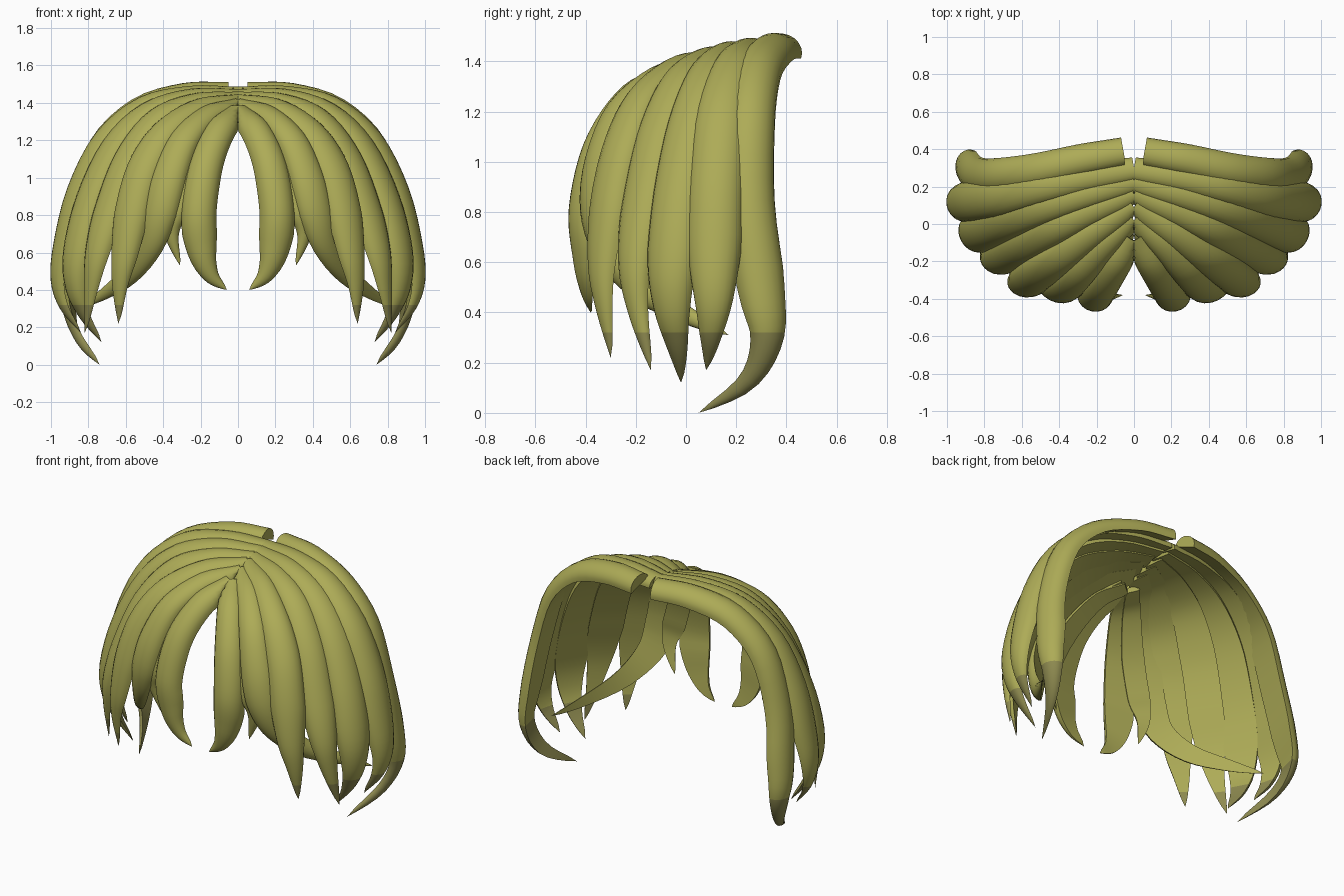
import bpy, bmesh, math
from mathutils import Vector

if "Cube" in bpy.data.objects:
    bpy.data.objects.remove(bpy.data.objects["Cube"])


def material(name, rgb):
    m = bpy.data.materials.new(name)
    m.diffuse_color = (*rgb, 1)
    m.use_nodes = True
    m.node_tree.nodes["Principled BSDF"].inputs["Base Color"].default_value = m.diffuse_color
    return m


HAIR = material("olive blonde", (0.42, 0.41, 0.095))
TIPS = material("dark olive tips", (0.27, 0.255, 0.08))
TIP_Z = 0.32          # hair below this height is darker
STEPS, ARC = 32, 10   # rings along a lock, segments across its outer face


def spline(pts, t):
    """Catmull-Rom point at t in 0..1."""
    n = len(pts) - 1
    i = min(int(t * n), n - 1)
    f = t * n - i
    b, c = pts[i], pts[i + 1]
    a = pts[i - 1] if i > 0 else b * 2 - c
    d = pts[i + 2] if i + 2 <= n else c * 2 - b
    return 0.5 * (2 * b + (c - a) * f + (2 * a - 5 * b + 4 * c - d) * f * f
                  + (3 * b - a - 3 * c + d) * f ** 3)


def lock(name, path, width, depth, root=0.6, min_x=0.0, taper=0.4):
    """Tapered lock: domed outside, flat inside, mirrored across x."""
    pts = [Vector(p) for p in path]
    bm = bmesh.new()
    rings = []
    for k in range(STEPS):
        u = k / STEPS
        p = spline(pts, u)
        tan = (spline(pts, min(u + 0.01, 1)) - spline(pts, max(u - 0.01, 0))).normalized()
        # outward direction of the flattened head shape
        out = Vector((p.x, (p.y - 0.2) * 1.7, max(p.z - 0.6, 0)))
        out = (out - tan * out.dot(tan)).normalized()
        side = tan.cross(out)
        s = min(1, root + (1 - root) * u / 0.4) * min(1, (1 - u) / taper) ** 0.75
        ring = []
        for j in range(ARC + 1):
            a = math.pi * j / ARC
            q = p + side * (width * s * math.cos(a)) + out * (depth * s * (math.sin(a) - 1))
            q.x = max(q.x, min_x)
            ring.append(bm.verts.new(q))
        rings.append(ring)
    tip = bm.verts.new(pts[-1])
    m = ARC + 1
    for r0, r1 in zip(rings, rings[1:]):
        for j in range(m):
            bm.faces.new((r0[j], r0[(j + 1) % m], r1[(j + 1) % m], r1[j]))
    for j in range(m):
        bm.faces.new((rings[-1][j], rings[-1][(j + 1) % m], tip))
    bm.faces.new(rings[0])
    # cut the colour boundary and colour by height
    bmesh.ops.bisect_plane(bm, geom=bm.verts[:] + bm.edges[:] + bm.faces[:],
                           plane_co=(0, 0, TIP_Z), plane_no=(0, 0, 1))
    bmesh.ops.recalc_face_normals(bm, faces=bm.faces[:])
    for f in bm.faces:
        f.smooth = True
        f.material_index = int(f.calc_center_median().z < TIP_Z)
    for e in bm.edges:
        e.smooth = e.calc_face_angle(0) < math.radians(45)
    me = bpy.data.meshes.new(name)
    bm.to_mesh(me)
    bm.free()
    me.materials.append(HAIR)
    me.materials.append(TIPS)
    ob = bpy.data.objects.new(name, me)
    bpy.context.collection.objects.link(ob)
    mir = ob.modifiers.new("mirror", 'MIRROR')
    mir.use_mirror_merge = False


# locks from the back of the parting round to the fringe
lock("back_lock", [(.06, .41, 1.505), (.3, .365, 1.5), (.57, .3, 1.415), (.79, .265, 1.2),
                   (.905, .265, .85), (.95, .315, .5), (.94, .335, .3), (.87, .25, .13),
                   (.74, .05, 0)], .1, .085, .8, .05)
lock("rear_side_lock", [(0, .3, 1.485), (.26, .26, 1.49), (.53, .2, 1.43), (.76, .14, 1.24),
                        (.91, .11, .95), (.985, .1, .65), (1, .1, .45), (.95, .09, .3),
                        (.84, .08, .17)], .112, .085)
lock("side_lock", [(0, .23, 1.475), (.26, .16, 1.475), (.51, .08, 1.395), (.71, .005, 1.2),
                   (.85, -.06, .9), (.92, -.09, .6), (.91, -.08, .4), (.84, -.05, .25),
                   (.73, -.02, .12)], .112, .085)
lock("front_side_lock", [(0, .16, 1.46), (.23, .06, 1.45), (.45, -.05, 1.36), (.62, -.15, 1.14),
                         (.73, -.215, .85), (.79, -.24, .6), (.81, -.21, .4),
                         (.82, -.14, .17)], .105, .08)
lock("temple_lock", [(0, .09, 1.445), (.21, -.06, 1.415), (.4, -.21, 1.29), (.53, -.305, 1.09),
                     (.6, -.36, .85), (.635, -.375, .6), (.65, -.35, .42),
                     (.64, -.3, .22)], .105, .08)
# long lock that sweeps back inside the side hair
lock("swept_lock", [(0, .02, 1.42), (.16, -.14, 1.375), (.3, -.3, 1.24), (.39, -.39, 1.03),
                    (.445, -.41, .82), (.5, -.35, .64), (.6, -.2, .49), (.73, 0, .385),
                    (.84, .17, .31)], .1, .075, taper=.5)
lock("small_fringe_lock", [(.02, -.05, 1.35), (.13, -.2, 1.29), (.25, -.34, 1.09),
                           (.34, -.39, .85), (.365, -.37, .7), (.31, -.33, .53)], .07, .06)
lock("fringe_lock", [(0, -.09, 1.385), (.1, -.26, 1.295), (.185, -.4, 1.09), (.225, -.465, .82),
                     (.205, -.45, .61), (.15, -.42, .48), (.06, -.38, .4)], .095, .085, .8)
